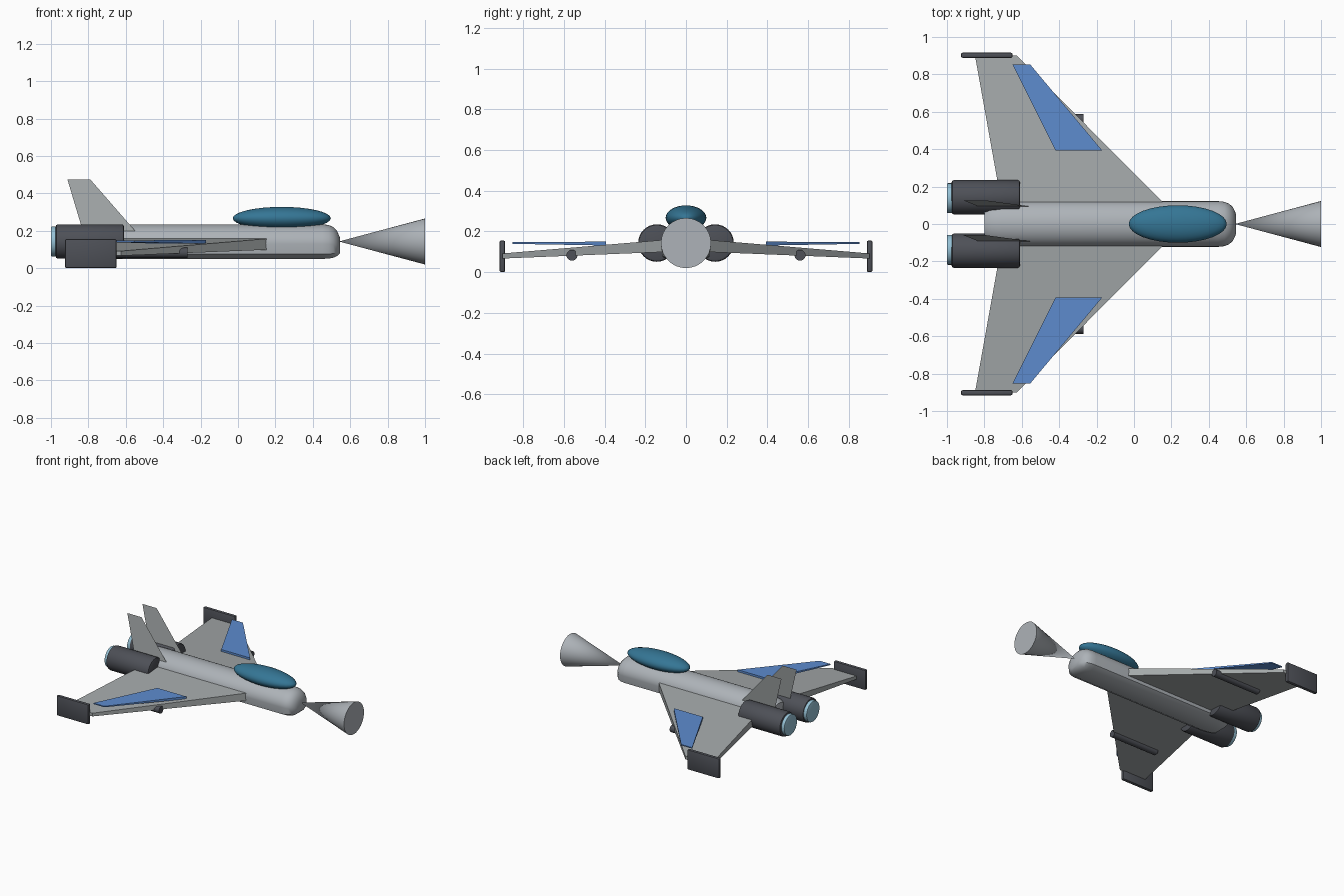
import bpy, bmesh, math
from mathutils import Matrix, Vector

if "Cube" in bpy.data.objects:
    bpy.data.objects.remove(bpy.data.objects["Cube"])


def material(name, rgb):
    m = bpy.data.materials.new(name)
    m.diffuse_color = (*rgb, 1)
    m.use_nodes = True
    m.node_tree.nodes["Principled BSDF"].inputs["Base Color"].default_value = m.diffuse_color
    return m


HULL = material("hull grey", (0.42, 0.45, 0.48))
WING = material("wing grey", (0.37, 0.395, 0.40))
DARK = material("dark grey", (0.075, 0.08, 0.095))
GLASS = material("canopy teal", (0.035, 0.18, 0.30))
BLUE = material("panel blue", (0.11, 0.26, 0.62))
GLOW = material("exhaust blue", (0.30, 0.53, 0.66))


def finish(bm, name, mat, smooth=None, bevel=0, segments=2):
    if bevel:
        edges = [e for e in bm.edges if len(e.link_faces) == 2 and e.calc_face_angle() > 0.8]
        bmesh.ops.bevel(bm, geom=edges, offset=bevel, segments=segments, profile=0.5, affect='EDGES')
    bmesh.ops.recalc_face_normals(bm, faces=bm.faces)
    me = bpy.data.meshes.new(name)
    bm.to_mesh(me)
    bm.free()
    me.materials.append(mat)
    ob = bpy.data.objects.new(name, me)
    bpy.context.collection.objects.link(ob)
    if smooth:
        bpy.ops.object.select_all(action='DESELECT')
        ob.select_set(True)
        bpy.context.view_layer.objects.active = ob
        bpy.ops.object.shade_smooth_by_angle(angle=math.radians(smooth))
    return ob


def loft(rings):
    """Skin a list of equal-length closed rings and cap both ends."""
    bm = bmesh.new()
    vs = [[bm.verts.new(p) for p in ring] for ring in rings]
    n = len(vs[0])
    for a, b in zip(vs, vs[1:]):
        for i in range(n):
            j = (i + 1) % n
            bm.faces.new((a[i], a[j], b[j], b[i]))
    bm.faces.new(vs[0])
    bm.faces.new(vs[-1])
    return bm


def rod(name, mat, x0, x1, y, z, r0, r1, bevel=0, sides=32):
    """Cylinder or cone lying along x."""
    bm = bmesh.new()
    mtx = Matrix.Translation(((x0 + x1) / 2, y, z)) @ Matrix.Rotation(math.pi / 2, 4, 'Y')
    bmesh.ops.create_cone(bm, cap_ends=True, segments=sides, radius1=r0, radius2=r1,
                          depth=x1 - x0, matrix=mtx)
    return finish(bm, name, mat, 35, bevel)


# Fuselage: arched top, shallow chamfered belly, rounded nose
section = [(0.122 * math.cos(a), 0.13 + 0.105 * math.sin(a))
           for a in (math.pi * i / 20 for i in range(21))]
section += [(-0.115, 0.075), (-0.07, 0.05), (0.07, 0.05), (0.115, 0.075)]
stations = [(-0.80, 0.78), (-0.77, 0.92), (-0.71, 1), (0.45, 1), (0.485, 0.97),
            (0.51, 0.88), (0.53, 0.72), (0.545, 0.45)]
rings = [[(x, y * s, 0.105 + (z - 0.105) * s) for y, z in section] for x, s in stations]
finish(loft(rings), "fuselage", HULL, 35)

# Nose cone, tip against the hull and wide end forward
rod("nose_cone", HULL, 0.54, 1.0, 0, 0.143, 0.0, 0.123)

# Canopy
bm = bmesh.new()
bmesh.ops.create_uvsphere(bm, u_segments=32, v_segments=16, radius=1,
                          matrix=Matrix.Translation((0.234, 0, 0.267))
                          @ Matrix.Diagonal((0.262, 0.10, 0.061, 1)))
finish(bm, "canopy", GLASS, 60)


def panel(name, mat, root, tip, side):
    """Tapered slab; root and tip are (x_front, x_back, y, z_low, z_high)."""
    rings = [[(xf, side * y, lo), (xb, side * y, lo), (xb, side * y, hi), (xf, side * y, hi)]
             for xf, xb, y, lo, hi in (root, tip)]
    return finish(loft(rings), name, mat)


for side, tag in ((1, "left"), (-1, "right")):
    # Swept wing and raised blue panel
    panel("wing_" + tag, WING, (0.18, -0.705, 0.09, 0.10, 0.16),
          (-0.625, -0.85, 0.90, 0.067, 0.092), side)
    panel("wing_panel_" + tag, BLUE, (-0.17, -0.42, 0.393, 0.131, 0.15),
          (-0.555, -0.65, 0.853, 0.139, 0.147), side)

    # Wing-tip plate
    bm = bmesh.new()
    bmesh.ops.create_cube(bm, size=1, matrix=Matrix.Translation((-0.787, side * 0.902, 0.078))
                          @ Matrix.Diagonal((0.276, 0.028, 0.156, 1)))
    finish(bm, "wing_tip_plate_" + tag, DARK, 40, 0.009)

    # Engine, exhaust and underwing pod
    rod("engine_" + tag, DARK, -0.975, -0.61, side * 0.143, 0.143, 0.092, 0.092, 0.012)
    rod("exhaust_" + tag, GLOW, -1.0, -0.95, side * 0.138, 0.143, 0.08, 0.08, 0.005)
    rod("wing_pod_" + tag, DARK, -0.67, -0.27, side * 0.56, 0.083, 0.027, 0.027, 0, 20)

    # Thin tail fin; both lean the same way
    bm = bmesh.new()
    profile = [(-0.83, 0.20), (-0.55, 0.20), (-0.79, 0.475), (-0.912, 0.475)]
    bm.faces.new([bm.verts.new((x, side * 0.093 + (z - 0.20) * 0.12, z)) for x, z in profile])
    finish(bm, "tail_fin_" + tag, WING)
